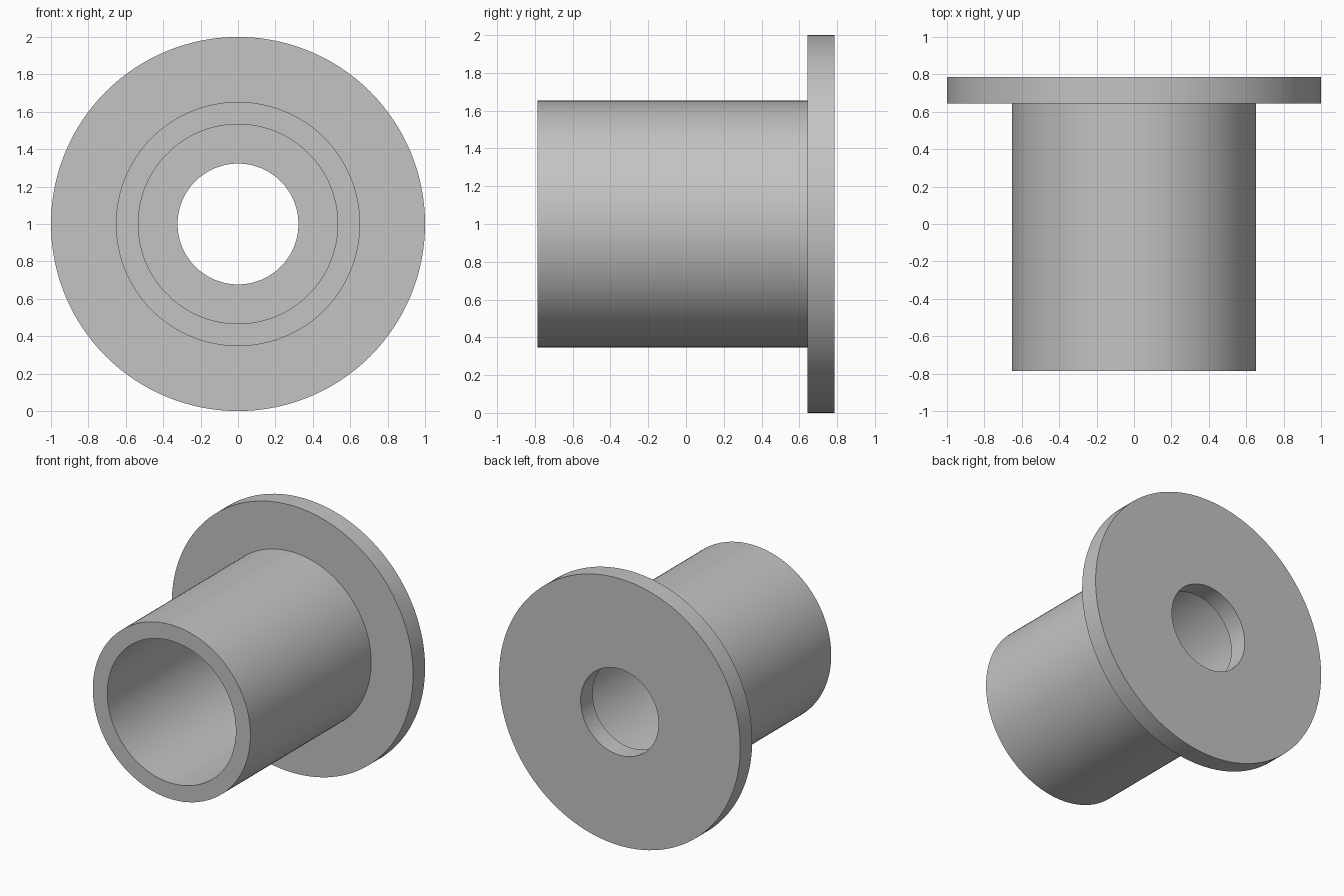
import bpy, bmesh, math
from mathutils import Matrix

cube = bpy.data.objects.get("Cube")
if cube:
    bpy.data.objects.remove(cube, do_unlink=True)

SEGMENTS = 128
FRONT, STEP, BACK = -0.786, 0.644, 0.786
FLANGE_R, TUBE_R, BORE_R, HOLE_R = 1.0, 0.653, 0.533, 0.323

grey = bpy.data.materials.new("plain grey")
grey.use_nodes = True
colour = (0.55, 0.55, 0.55, 1)
grey.diffuse_color = colour
grey.node_tree.nodes["Principled BSDF"].inputs["Base Color"].default_value = colour


def lathe(name, profile):
    """Turn a closed (radius, y) profile around the y axis, centred at z = 1."""
    bm = bmesh.new()
    rings = []
    for radius, y in profile:
        ring = []
        for i in range(SEGMENTS):
            a = math.tau * i / SEGMENTS
            ring.append(bm.verts.new((radius * math.cos(a), y, radius * math.sin(a))))
        rings.append(ring)
    for k, ring in enumerate(rings):
        after = rings[(k + 1) % len(rings)]
        for i in range(SEGMENTS):
            j = (i + 1) % SEGMENTS
            bm.faces.new((ring[i], ring[j], after[j], after[i]))
    bmesh.ops.recalc_face_normals(bm, faces=bm.faces)
    bm.transform(Matrix.Translation((0, 0, 1)))
    mesh = bpy.data.meshes.new(name)
    bm.to_mesh(mesh)
    bm.free()
    mesh.materials.append(grey)
    obj = bpy.data.objects.new(name, mesh)
    bpy.context.collection.objects.link(obj)
    bpy.ops.object.select_all(action="DESELECT")
    obj.select_set(True)
    bpy.context.view_layer.objects.active = obj
    bpy.ops.object.shade_smooth_by_angle(angle=math.radians(30))
    return obj


# Hollow tube with a wide rear flange; the flange has a narrower through hole
lathe("flanged_bushing", [
    (TUBE_R, FRONT), (TUBE_R, STEP),
    (FLANGE_R, STEP), (FLANGE_R, BACK),
    (HOLE_R, BACK), (HOLE_R, STEP),
    (BORE_R, STEP), (BORE_R, FRONT),
])
